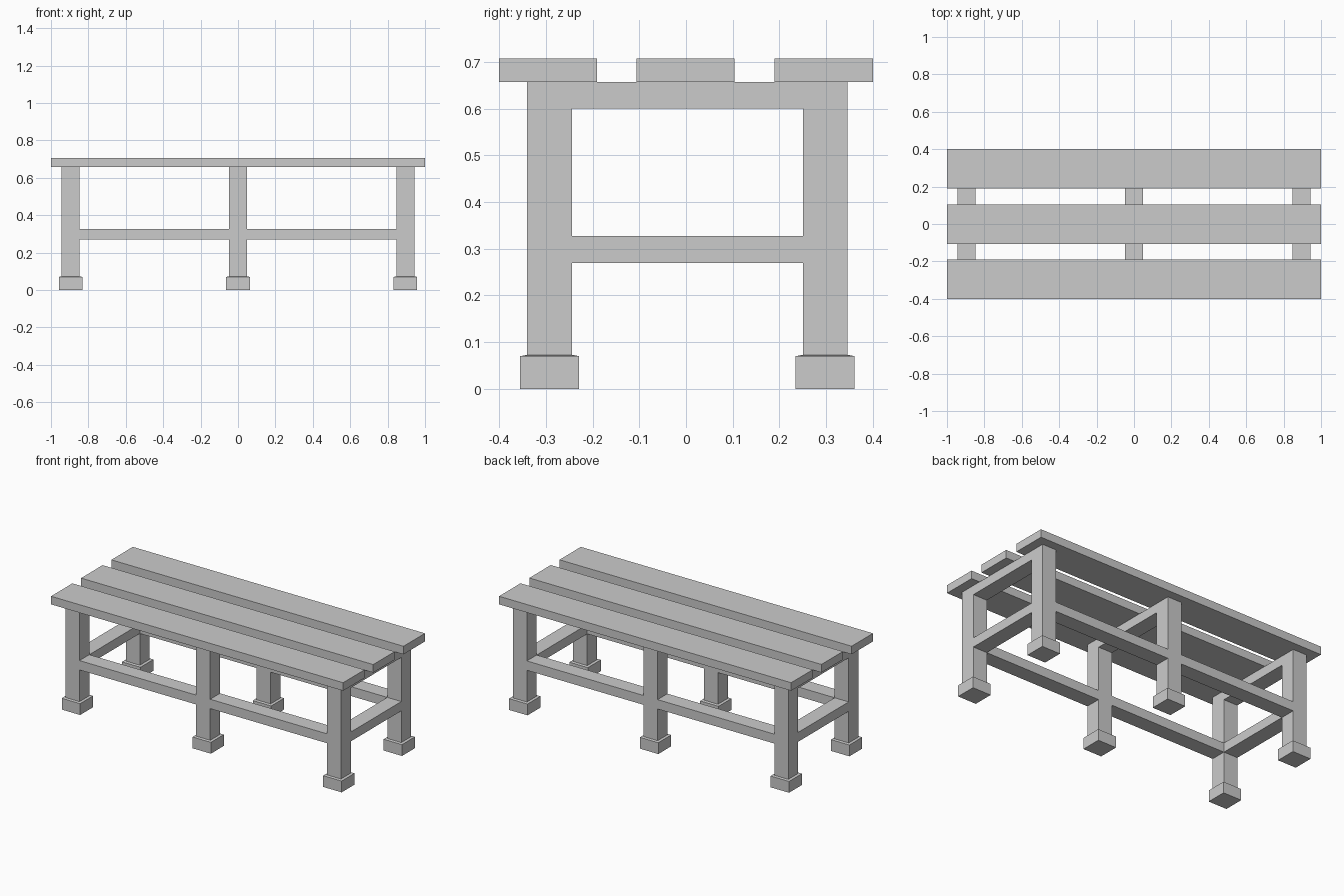
import bpy, bmesh

if "Cube" in bpy.data.objects:
    bpy.data.objects.remove(bpy.data.objects["Cube"])


def box(name, x, y, z):
    """Flat-faced box from (min, max) ranges."""
    bm = bmesh.new()
    bmesh.ops.create_cube(bm, size=1)
    for v in bm.verts:
        v.co = [r[0] if c < 0 else r[1] for c, r in zip(v.co, (x, y, z))]
    me = bpy.data.meshes.new(name)
    bm.to_mesh(me)
    bm.free()
    ob = bpy.data.objects.new(name, me)
    bpy.context.collection.objects.link(ob)
    return ob


def span(c, half):
    return (c - half, c + half)


LEG, FOOT = 0.048, 0.063          # half widths
SEAT_Z, TOP_Z = 0.657, 0.707
FOOT_Z, CAP_Z = 0.07, 0.073
RAIL_Z = (0.269, 0.327)
leg_x = (-0.895, 0.0, 0.895)
leg_y = {"front": -0.292, "back": 0.298}
inner_y = (leg_y["front"] + LEG, leg_y["back"] - LEG)

# Seat planks
for name, y in (("front", (-0.4, -0.191)), ("middle", (-0.106, 0.104)), ("back", (0.19, 0.4))):
    box(name + "_seat_plank", (-1, 1), y, (SEAT_Z, TOP_Z))

# Legs with slightly sloped block feet
for side, y in leg_y.items():
    for x in leg_x:
        box(side + "_leg", span(x, LEG), span(y, LEG), (CAP_Z, SEAT_Z))
        box(side + "_foot", span(x, FOOT), span(y, FOOT), (0, FOOT_Z))
        cap = box(side + "_foot_cap", span(x, FOOT), span(y, FOOT), (FOOT_Z, CAP_Z))
        for v in cap.data.vertices:
            if v.co.z > FOOT_Z + 0.001:
                v.co.x = x + (v.co.x - x) * LEG / FOOT
                v.co.y = y + (v.co.y - y) * LEG / FOOT

    # Long stretchers between neighbouring legs
    for a, b in zip(leg_x, leg_x[1:]):
        box(side + "_stretcher", (a + LEG, b - LEG), span(y, LEG), RAIL_Z)

# Cross bearers under the seat, lower cross rails at the ends only
for x in leg_x:
    box("seat_bearer", span(x, LEG), inner_y, (0.6, SEAT_Z))
    if x:
        box("end_rail", span(x, LEG), inner_y, RAIL_Z)
